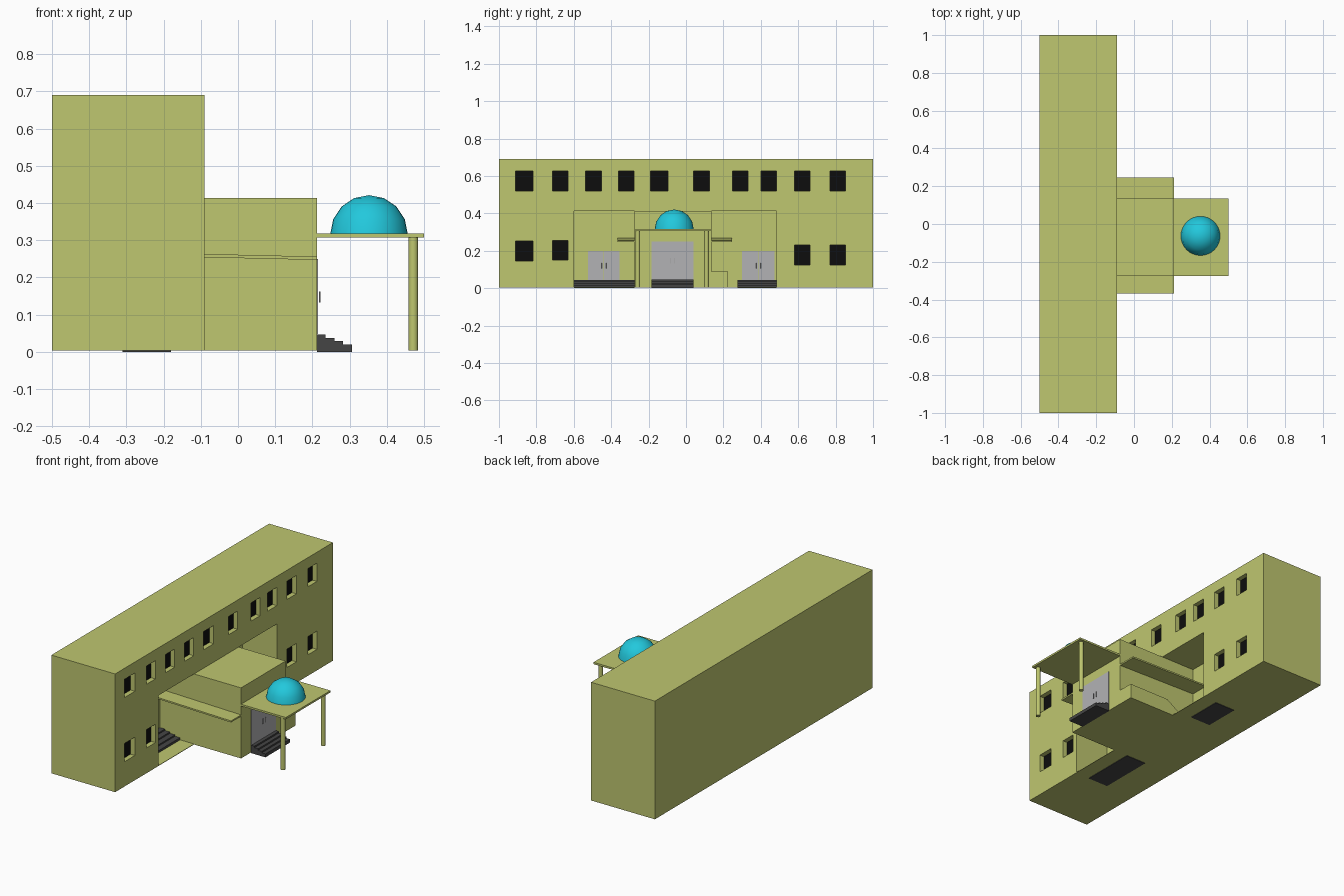
import bpy, bmesh, math
from mathutils import Matrix

if "Cube" in bpy.data.objects:
    bpy.data.objects.remove(bpy.data.objects["Cube"])


def material(name, rgb):
    m = bpy.data.materials.new(name)
    m.diffuse_color = (*rgb, 1)
    m.use_nodes = True
    m.node_tree.nodes["Principled BSDF"].inputs["Base Color"].default_value = m.diffuse_color
    return m


WALL = material("olive_plaster", (0.52, 0.57, 0.16))
BLUE = material("turquoise", (0.016, 0.58, 0.72))
DARK = material("dark_stone", (0.06, 0.06, 0.06))
BLACK = material("black_glass", (0.004, 0.004, 0.004))
GREY = material("door_grey", (0.45, 0.45, 0.46))


def finish(name, bm, mat):
    bmesh.ops.recalc_face_normals(bm, faces=bm.faces[:])
    me = bpy.data.meshes.new(name)
    bm.to_mesh(me)
    bm.free()
    me.materials.append(mat)
    ob = bpy.data.objects.new(name, me)
    bpy.context.collection.objects.link(ob)
    return ob


def add_box(bm, x, y, z):
    size = Matrix.Diagonal((x[1] - x[0], y[1] - y[0], z[1] - z[0], 1))
    mid = Matrix.Translation((sum(x) / 2, sum(y) / 2, sum(z) / 2))
    bmesh.ops.create_cube(bm, size=1, matrix=mid @ size)


def box(name, x, y, z, mat):
    bm = bmesh.new()
    add_box(bm, x, y, z)
    return finish(name, bm, mat)


def prism(name, profile, y, mat):
    """Extrude an (x, z) profile along y."""
    bm = bmesh.new()
    f = bm.faces.new([bm.verts.new((px, y[0], pz)) for px, pz in profile])
    r = bmesh.ops.extrude_face_region(bm, geom=[f])
    vs = [v for v in r["geom"] if isinstance(v, bmesh.types.BMVert)]
    bmesh.ops.translate(bm, verts=vs, vec=(0, y[1] - y[0], 0))
    return finish(name, bm, mat)


def stairs(name, x0, x1, y, top):
    """Four steps going down from x0 to x1."""
    run = (x1 - x0) / 4
    profile = [(x0, 0), (x0, top)]
    for i in range(4):
        z = top - i * top * 0.19
        if i:
            profile.append((x0 + i * run, z))
        profile.append((x0 + (i + 1) * run, z))
    profile.append((x1, 0))
    return prism(name, profile, y, DARK)


def cylinder(name, loc, r, depth, mat, segs=16):
    bm = bmesh.new()
    bmesh.ops.create_cone(bm, cap_ends=True, segments=segs, radius1=r, radius2=r,
                          depth=depth, matrix=Matrix.Translation(loc))
    ob = finish(name, bm, mat)
    bpy.ops.object.select_all(action='DESELECT')
    bpy.context.view_layer.objects.active = ob
    ob.select_set(True)
    bpy.ops.object.shade_smooth_by_angle()
    return ob


def door(name, x, y, z):
    """Double door with a dark centre gap and two handles."""
    mid = (y[0] + y[1]) / 2
    for side, rng in (("left", (y[0], mid - 0.001)), ("right", (mid + 0.001, y[1]))):
        box(f"{name}_{side}_leaf", (x - 0.005, x + 0.003), rng, z, GREY)
    zc = (z[0] + z[1]) / 2
    for s in (-1, 1):
        cylinder(f"{name}_handle", (x + 0.008, mid + s * 0.012, zc), 0.002, 0.03, GREY, 8)


FRONT, BACK = -0.09, -0.31      # facade plane and recess back wall
B0, B1 = -0.275, 0.135          # entrance block sides

# Main wing, with windows and two door recesses cut in
main = box("main_wing", (-0.5, FRONT), (-1, 1), (0.003, 0.69), WALL)
upper = [-0.865, -0.672, -0.495, -0.32, -0.142, 0.083, 0.29, 0.443, 0.622, 0.812]
windows = [(y, 0.573) for y in upper]
windows += [(-0.865, 0.2), (-0.672, 0.203), (0.622, 0.178), (0.812, 0.178)]
cut = bmesh.new()
for i, (y, z) in enumerate(windows):
    w = 0.047 if i % 10 in (0, 4) and i != 13 else 0.042
    yr, zr = (y - w, y + w), (z - 0.053, z + 0.053)
    add_box(cut, (FRONT - 0.03, 0), yr, zr)
    box("window_pane", (FRONT - 0.034, FRONT - 0.028), yr, zr, BLACK)
add_box(cut, (BACK, 0), (-0.6, B0), (0.006, 0.413))
add_box(cut, (BACK, 0), (B1, 0.485), (0.006, 0.413))
cutter = finish("opening_cutter", cut, WALL)
cutter.hide_render = True
mod = main.modifiers.new("openings", 'BOOLEAN')
mod.object = cutter
mod.solver = 'EXACT'
bpy.context.view_layer.objects.active = main
bpy.ops.object.modifier_apply(modifier=mod.name)
bpy.data.objects.remove(cutter)

# Entrance block
box("entrance_block", (FRONT, 0.212), (B0, B1), (0.003, 0.413), WALL)

# Gently sloping side canopies over the recess walkways
canopy = [(BACK, 0.268), (0.212, 0.256), (0.212, 0.247), (BACK, 0.259)]
prism("left_canopy", canopy, (-0.367, B0), WALL)
prism("right_canopy", canopy, (B1, 0.245), WALL)

# Low side wall sloping down into the right recess
prism("low_side_wall", [(0.212, 0.003), (0.212, 0.09), (-0.05, 0.09), (-0.18, 0.006), (-0.18, 0.003)],
      (B1, 0.225), WALL)

# Porch roof on two round columns
box("porch_roof", (0.212, 0.5), (B0, B1), (0.307, 0.318), WALL)
for y in (-0.258, 0.11):
    cylinder("porch_column", (0.471, y, 0.156), 0.013, 0.306, WALL)

# Dome
bm = bmesh.new()
bmesh.ops.create_uvsphere(bm, u_segments=32, v_segments=8, radius=0.104)
bmesh.ops.delete(bm, geom=[v for v in bm.verts if v.co.z < -0.01], context='VERTS')
bmesh.ops.translate(bm, verts=bm.verts[:], vec=(0.352, -0.063, 0.317))
dome = finish("dome", bm, BLUE)
for p in dome.data.polygons:
    p.use_smooth = True

# Doors and steps
door("main_door", 0.212, (-0.185, 0.04), (0.045, 0.25))
door("left_door", BACK, (-0.525, -0.355), (0.04, 0.2))
door("right_door", BACK, (0.3, 0.472), (0.04, 0.2))
stairs("main_steps", 0.212, 0.306, (-0.185, 0.04), 0.046)
stairs("left_steps", BACK, -0.18, (-0.6, B0), 0.043)
stairs("right_steps", BACK, -0.18, (0.275, 0.485), 0.043)
